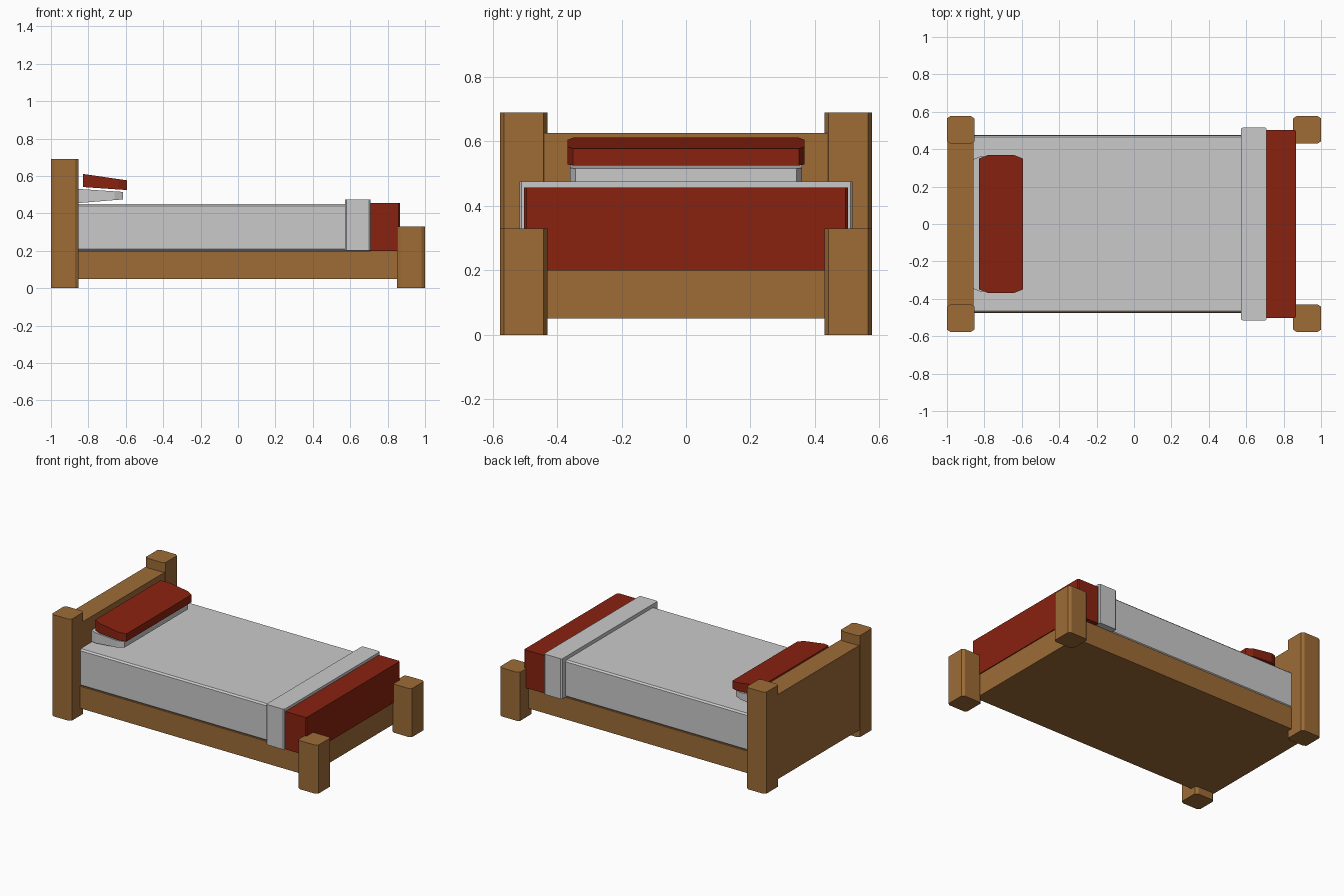
import bpy, bmesh

if "Cube" in bpy.data.objects:
    bpy.data.objects.remove(bpy.data.objects["Cube"])


def mat(name, r, g, b):
    m = bpy.data.materials.new(name)
    m.diffuse_color = (r, g, b, 1)
    m.use_nodes = True
    m.node_tree.nodes["Principled BSDF"].inputs["Base Color"].default_value = m.diffuse_color
    return m


WOOD = mat("wood", 0.34, 0.15, 0.037)
RED = mat("red_cloth", 0.25, 0.016, 0.005)
WHITE = mat("white_cloth", 0.59, 0.59, 0.59)


def prism(name, m, x, y, zl, zr, cut=(0, 0)):
    """Box with clipped upright corners; zl / zr are (bottom, top) at the left / right end."""
    (x0, x1), (y0, y1), (cx, cy) = x, y, cut
    if cx:
        outline = [(x0 + cx, y0), (x1 - cx, y0), (x1, y0 + cy), (x1, y1 - cy),
                   (x1 - cx, y1), (x0 + cx, y1), (x0, y1 - cy), (x0, y0 + cy)]
    else:
        outline = [(x0, y0), (x1, y0), (x1, y1), (x0, y1)]
    bm = bmesh.new()
    rings = []
    for k in (0, 1):
        rings.append([bm.verts.new((px, py, zl[k] + (zr[k] - zl[k]) * (px - x0) / (x1 - x0)))
                      for px, py in outline])
    lo, hi = rings
    n = len(outline)
    bm.faces.new(lo[::-1])
    bm.faces.new(hi)
    for i in range(n):
        j = (i + 1) % n
        bm.faces.new((lo[i], lo[j], hi[j], hi[i]))
    me = bpy.data.meshes.new(name)
    bm.to_mesh(me)
    bm.free()
    me.materials.append(m)
    ob = bpy.data.objects.new(name, me)
    bpy.context.collection.objects.link(ob)
    return ob


def box(name, m, x, y, z, cut=(0, 0)):
    return prism(name, m, x, y, z, z, cut)


# corner posts
for side, s in (("front", -1), ("back", 1)):
    ys = tuple(sorted((s * 0.43, s * 0.577)))
    box(side + "_head_post", WOOD, (-1, -0.854), ys, (0, 0.69), (0.018, 0.012))
    box(side + "_foot_post", WOOD, (0.851, 1), ys, (0, 0.33), (0.018, 0.012))

# headboard panel and base frame
box("headboard", WOOD, (-0.998, -0.857), (-0.44, 0.44), (0.05, 0.625))
box("bed_frame", WOOD, (-0.87, 0.86), (-0.475, 0.475), (0.05, 0.2))

# mattress with softened edges
mattress = box("mattress", WHITE, (-0.87, 0.72), (-0.474, 0.474), (0.2, 0.451))
bev = mattress.modifiers.new("soft_edges", 'BEVEL')
bev.width = 0.01
bev.segments = 1

# blanket and its turned-over band
box("blanket", RED, (0.7, 0.866), (-0.503, 0.503), (0.2, 0.457), (0.008, 0.008))
box("blanket_fold", WHITE, (0.573, 0.708), (-0.516, 0.516), (0.201, 0.475), (0.008, 0.006))

# pillows
prism("lower_pillow", WHITE, (-0.87, -0.615), (-0.36, 0.36),
      (0.454, 0.532), (0.475, 0.515), (0.045, 0.018))
prism("upper_pillow", RED, (-0.828, -0.594), (-0.368, 0.368),
      (0.541, 0.611), (0.525, 0.577), (0.045, 0.018))
